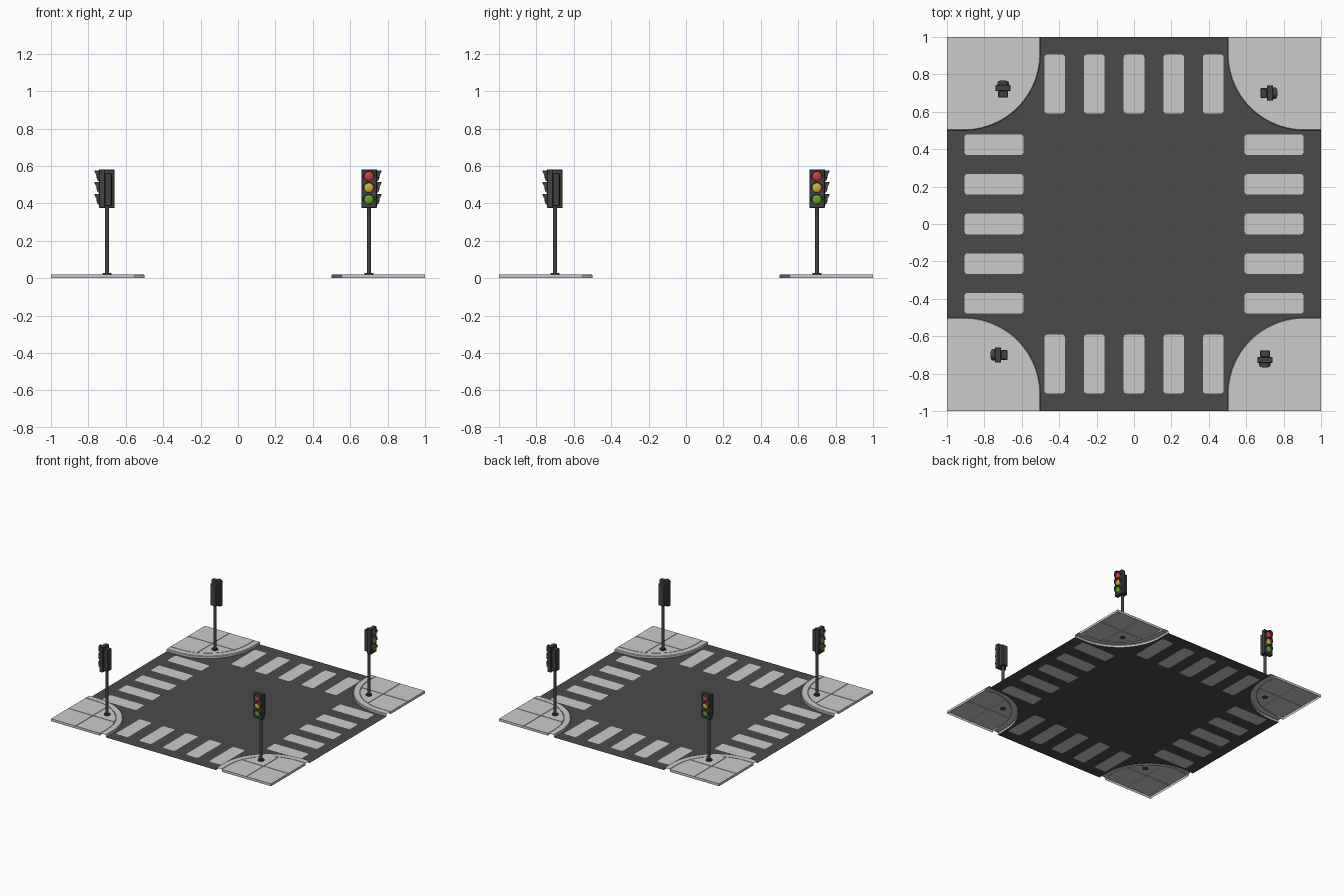
import bpy, bmesh, math
from mathutils import Matrix, Vector

if "Cube" in bpy.data.objects:
    bpy.data.objects.remove(bpy.data.objects["Cube"])

def material(name, rgb):
    m = bpy.data.materials.new(name)
    m.diffuse_color = (*rgb, 1)
    m.use_nodes = True
    m.node_tree.nodes["Principled BSDF"].inputs["Base Color"].default_value = m.diffuse_color
    return m

ASPHALT = material("asphalt", (0.068, 0.068, 0.068))
PAINT = material("road_paint", (0.6, 0.6, 0.6))
PAVING = material("paving", (0.6, 0.6, 0.6))
METAL = material("dark_metal", (0.055, 0.055, 0.055))
RED = material("red_lens", (0.62, 0.05, 0.04))
YELLOW = material("yellow_lens", (0.65, 0.43, 0.05))
GREEN = material("green_lens", (0.12, 0.36, 0.025))

CENTRE, CURB_R, WALK_R, TOP = 0.91, 0.41, 0.356, 0.02

def finish(bm, name, mat, copies=1, smooth=False, up=False):
    """Make an object and copies turned around the crossing."""
    if up:
        for f in bm.faces:
            f.normal_update()
            if f.normal.z < 0:
                f.normal_flip()
    else:
        bmesh.ops.recalc_face_normals(bm, faces=bm.faces[:])
    me = bpy.data.meshes.new(name)
    bm.to_mesh(me)
    bm.free()
    me.materials.append(mat)
    if smooth:
        me.polygons.foreach_set("use_smooth", [True] * len(me.polygons))
    for k in range(copies):
        ob = bpy.data.objects.new(f"{name}_{k + 1}" if copies > 1 else name, me)
        ob.rotation_euler.z = -k * math.pi / 2
        bpy.context.collection.objects.link(ob)

def corner_path(r, n=14):
    """Edge of a street corner at +x +y, from the x side to the y side."""
    arc = [math.radians(270 - 90 * i / n) for i in range(n + 1)]
    return ([(1, CENTRE - r)]
            + [(CENTRE + r * math.cos(a), CENTRE + r * math.sin(a)) for a in arc]
            + [(CENTRE - r, 1)])

def turn(p, k):
    for _ in range(k):
        p = (-p[1], p[0])
    return p

def rounded_rect(x0, x1, y0, y1, r=0.012):
    pts = []
    for cx, cy, a0 in ((x1 - r, y1 - r, 0), (x0 + r, y1 - r, 90),
                       (x0 + r, y0 + r, 180), (x1 - r, y0 + r, 270)):
        for d in (0, 45, 90):
            a = math.radians(a0 + d)
            pts.append((cx + r * math.cos(a), cy + r * math.sin(a)))
    return pts

# Road sheet with the crossing stripes cut into it
stripes = [[turn(p, k) for p in rounded_rect(c - 0.055, c + 0.055, 0.592, 0.905)]
           for k in range(4) for c in (-0.424, -0.212, 0, 0.212, 0.424)]
outline = [turn(p, k) for k in range(4) for p in corner_path(CURB_R)]
bm = bmesh.new()
for loop in [outline] + stripes:
    vs = [bm.verts.new((*p, 0)) for p in loop]
    for i in range(len(vs)):
        bm.edges.new((vs[i - 1], vs[i]))
bmesh.ops.triangle_fill(bm, use_beauty=True, edges=bm.edges[:], normal=(0, 0, 1))
finish(bm, "road", ASPHALT, up=True)

bm = bmesh.new()
for loop in stripes:
    bm.faces.new([bm.verts.new((*p, 0)) for p in loop])
finish(bm, "crossing_stripes", PAINT, up=True)

# Curb: profile swept around each corner
bm = bmesh.new()
rows = [[bm.verts.new((*p, z)) for p in corner_path(r)]
        for r, z in ((WALK_R, 0.014), (WALK_R + 0.005, 0.014), (WALK_R + 0.005, TOP),
                     (CURB_R - 0.004, TOP), (CURB_R, TOP - 0.004), (CURB_R, 0))]
for a, b in zip(rows, rows[1:]):
    for i in range(len(a) - 1):
        bm.faces.new((a[i], a[i + 1], b[i + 1], b[i]))
finish(bm, "curb", PAVING, 4)

# Pavement corner with sunken tile joints and side walls
bm = bmesh.new()
bm.faces.new([bm.verts.new((*p, TOP)) for p in corner_path(WALK_R) + [(1, 1)]])
J, G = 0.776, 0.0025
for axis in (Vector((1, 0, 0)), Vector((0, 1, 0))):
    for s in (-G, G):
        bmesh.ops.bisect_plane(bm, geom=bm.verts[:] + bm.edges[:] + bm.faces[:],
                               plane_co=axis * (J + s), plane_no=axis)
rim = [e for e in bm.edges if e.is_boundary]
joints = [f for f in bm.faces
          if min(abs(f.calc_center_median().x - J), abs(f.calc_center_median().y - J)) < G]
walls = bmesh.ops.extrude_edge_only(bm, edges=rim)["geom"]
for v in walls:
    if isinstance(v, bmesh.types.BMVert):
        v.co.z = 0 if max(v.co.x, v.co.y) > 0.999 else 0.014
sunk = bmesh.ops.extrude_face_region(bm, geom=joints)["geom"]
bmesh.ops.translate(bm, vec=(0, 0, -0.005),
                    verts=[v for v in sunk if isinstance(v, bmesh.types.BMVert)])
bmesh.ops.delete(bm, geom=[f for f in joints if f.is_valid], context='FACES')
finish(bm, "pavement", PAVING, 4)

# Traffic signals: first one stands at (0.7, -0.7) and faces the front
PX, PY = 0.7, -0.7

def box(name, hx, y0, y1, z0, z1, bevel=0.003):
    bm = bmesh.new()
    m = (Matrix.Translation((PX, (y0 + y1) / 2, (z0 + z1) / 2))
         @ Matrix.Diagonal((2 * hx, y1 - y0, z1 - z0, 1)))
    bmesh.ops.create_cube(bm, size=1, matrix=m)
    bmesh.ops.bevel(bm, geom=bm.edges[:], offset=bevel, segments=1, affect='EDGES')
    finish(bm, name, METAL, 4)

def tube(name, r, z0, z1, sides):
    bm = bmesh.new()
    bmesh.ops.create_cone(bm, cap_ends=True, segments=sides, radius1=r, radius2=r,
                          depth=z1 - z0, matrix=Matrix.Translation((PX, PY, (z0 + z1) / 2)))
    finish(bm, name, METAL, 4)

tube("signal_base", 0.024, TOP - 0.002, 0.028, 12)
tube("signal_pole", 0.0115, TOP, 0.4, 12)
FACE = -0.744
box("signal_housing", 0.041, FACE, -0.71, 0.376, 0.581)
box("signal_back_box", 0.026, -0.711, -0.676, 0.386, 0.562)

# Lenses with a tapered hood over each
for colour, mat, z in (("red", RED, 0.544), ("yellow", YELLOW, 0.483), ("green", GREEN, 0.42)):
    bm = bmesh.new()
    bmesh.ops.create_uvsphere(bm, u_segments=16, v_segments=10, radius=1,
                              matrix=Matrix.Translation((PX, FACE, z))
                              @ Matrix.Diagonal((0.026, 0.012, 0.026, 1)))
    finish(bm, colour + "_lens", mat, 4, smooth=True)

    bm = bmesh.new()
    ring = []
    for i in range(15):
        a = math.radians(-15 + 210 * i / 14)
        reach = 0.011 + 0.013 * max(0, math.sin(a))
        ring.append([bm.verts.new((PX + r * math.cos(a), y, z + r * math.sin(a)))
                     for r, y in ((0.031, FACE + 0.002), (0.031, FACE - reach),
                                  (0.0275, FACE - reach), (0.0275, FACE + 0.002))])
    for a, b in zip(ring, ring[1:]):
        for j in range(4):
            bm.faces.new((a[j], a[(j + 1) % 4], b[(j + 1) % 4], b[j]))
    bm.faces.new(ring[0])
    bm.faces.new(ring[-1])
    finish(bm, colour + "_hood", METAL, 4)
